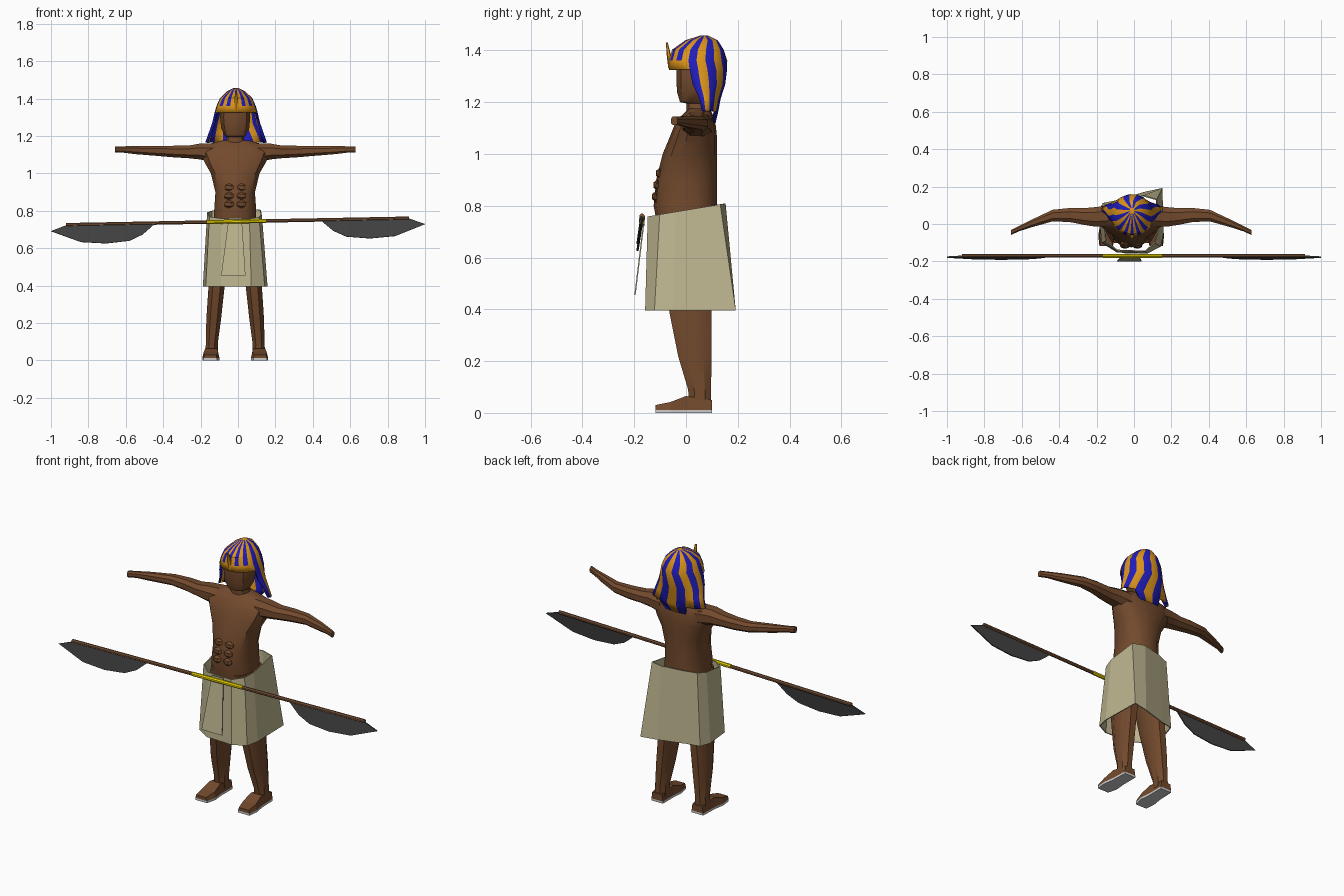
import bpy, bmesh
from math import sin, cos, pi, radians
from mathutils import Vector

if "Cube" in bpy.data.objects:
    bpy.data.objects.remove(bpy.data.objects["Cube"])

CX = -0.015  # the figure's own centre line


def material(name, rgb):
    m = bpy.data.materials.new(name)
    m.diffuse_color = (*rgb, 1)
    m.use_nodes = True
    m.node_tree.nodes["Principled BSDF"].inputs["Base Color"].default_value = m.diffuse_color
    return m


SKIN = material("skin", (0.17, 0.068, 0.026))
LINEN = material("linen", (0.52, 0.47, 0.28))
GOLD = material("gold", (0.72, 0.30, 0.01))
BLUE = material("blue", (0.015, 0.012, 0.5))
WOOD = material("wood", (0.2, 0.09, 0.04))
GRIP = material("grip", (0.85, 0.68, 0.0))
STEEL = material("steel", (0.055, 0.055, 0.055))


def finish(name, bm, mats=(), smooth=False, thick=0):
    bmesh.ops.recalc_face_normals(bm, faces=bm.faces)
    me = bpy.data.meshes.new(name)
    bm.to_mesh(me)
    bm.free()
    ob = bpy.data.objects.new(name, me)
    bpy.context.collection.objects.link(ob)
    for m in mats:
        me.materials.append(m)
    if thick:
        s = ob.modifiers.new("thickness", 'SOLIDIFY')
        s.thickness, s.offset = thick, 0
    if smooth:
        bpy.ops.object.select_all(action='DESELECT')
        ob.select_set(True)
        bpy.context.view_layer.objects.active = ob
        bpy.ops.object.shade_smooth_by_angle(angle=radians(32))
    return ob


def oval(n, ra, rb, p=0.85):
    """n points of a slightly squared oval."""
    pts = []
    for i in range(n):
        t = 2 * pi * (i + 0.5) / n
        c, s = cos(t), sin(t)
        pts.append((ra * abs(c) ** p * (1 if c > 0 else -1),
                    rb * abs(s) ** p * (1 if s > 0 else -1)))
    return pts


def loft(name, rings, mat=None, caps=True, **kw):
    bm = bmesh.new()
    vs = [[bm.verts.new(p) for p in r] for r in rings]
    n = len(vs[0])
    for a, b in zip(vs, vs[1:]):
        for i in range(n):
            j = (i + 1) % n
            bm.faces.new((a[i], a[j], b[j], b[i]))
    if caps:
        bm.faces.new(vs[0])
        bm.faces.new(vs[-1])
    return finish(name, bm, [mat] if mat else [], **kw)


def stack(sections, n, x0=CX):
    """Horizontal rings from (z, x offset, half width, y front, y back)."""
    return [[(x0 + dx + a, (yf + yb) / 2 + b, z) for a, b in oval(n, hx, (yb - yf) / 2)]
            for z, dx, hx, yf, yb in sections]


# Torso, and head with neck
loft("torso", stack([(.72, 0, .115, -.11, .12), (.80, 0, .115, -.125, .12),
                     (.90, 0, .108, -.115, .12), (1.0, 0, .133, -.09, .12),
                     (1.06, 0, .168, -.065, .12), (1.11, 0, .19, -.045, .115),
                     (1.15, 0, .17, -.015, .105), (1.175, 0, .08, .01, .09)], 14),
     SKIN, smooth=True)
loft("head", stack([(1.15, 0, .055, .0, .09), (1.195, 0, .048, .0, .09),
                    (1.20, 0, .055, -.025, .09), (1.24, 0, .077, -.037, .11),
                    (1.30, 0, .083, -.04, .125), (1.36, 0, .078, -.04, .125)], 12),
     SKIN, smooth=True)

# Stomach muscles
for s in (-1, 1):
    for z, y in ((.835, -.117), (.88, -.112), (.925, -.102)):
        bm = bmesh.new()
        bmesh.ops.create_icosphere(bm, subdivisions=1, radius=1)
        for v in bm.verts:
            v.co = Vector((CX + s * .033 + v.co.x * .03, y + v.co.y * .016, z + v.co.z * .022))
        finish("stomach_muscle", bm, [SKIN], smooth=True)

# Arms, legs, feet and grey soles, once per side
for s in (-1, 1):
    side = "left" if s > 0 else "right"
    arm = [(.11, .045, .06, 1.11, .055), (.19, .038, .056, 1.117, .045),
           (.25, .04, .048, 1.115, .036), (.33, .048, .04, 1.117, .033),
           (.42, .045, .033, 1.12, .028), (.54, .0, .021, 1.125, .023),
           (.60, -.025, .015, 1.128, .018), (.642, -.045, .014, 1.128, .018)]
    loft(side + "_arm", [[(CX + s * x, yc + a, zc + b) for a, b in oval(8, ry, rz)]
                         for x, yc, ry, zc, rz in arm], SKIN, smooth=True)
    loft(side + "_leg", stack([(.03, s * .126, .037, .01, .10), (.09, s * .125, .034, .005, .10),
                               (.22, s * .115, .042, -.035, .103), (.39, s * .10, .046, -.07, .105),
                               (.60, s * .08, .06, -.10, .11), (.76, s * .06, .06, -.11, .115)], 8),
         SKIN, smooth=True)
    foot = [(.10, .126, .036, .05), (.0, .128, .038, .065),
            (-.06, .13, .046, .042), (-.118, .134, .036, .03)]
    loft(side + "_foot", [[(CX + s * (x - h), y, .012), (CX + s * (x + h), y, .012),
                           (CX + s * (x + h * .85), y, z), (CX + s * (x - h * .85), y, z)]
                          for y, x, h, z in foot], SKIN)
    loft(side + "_sole", [[(CX + s * (x - h), y, 0), (CX + s * (x + h), y, 0),
                           (CX + s * (x + h), y, .012), (CX + s * (x - h), y, .012)]
                          for y, x, h, z in foot])

# Faceted skirt, open below, wider at the left rear corner
hem = [(-.17, -.10), (-.09, -.15), (.07, -.155), (.14, -.12), (.155, -.05),
       (.15, .19), (.06, .17), (-.09, .125), (-.165, .11), (-.185, .05)]
waist = [(-.15, -.09), (-.09, -.14), (.06, -.145), (.11, -.10), (.125, -.04),
         (.12, .13), (.05, .15), (-.07, .125), (-.14, .10), (-.162, .05)]
loft("skirt", [[(x, y, .395) for x, y in hem],
               [(x, y, .783 + .17 * y) for x, y in waist]], LINEN, caps=False, thick=.006)

# Hanging front apron
bm = bmesh.new()
bm.faces.new([bm.verts.new(p) for p in ((-.09, -.197, .455), (.04, -.197, .455),
                                        (.02, -.16, .76), (-.05, -.16, .76))])
finish("apron", bm, [LINEN], thick=.005)

# Striped head cloth: meridian stripes, face opening cut from the lower rows
N = 22
rows = [(1.452, .012, .055, .085), (1.435, .045, .0, .12), (1.40, .082, -.05, .143),
        (1.36, .1, -.062, .155), (1.325, .11, -.062, .155), (1.27, .123, -.045, .147),
        (1.215, .142, .01, .13), (1.165, .16, .035, .12), (1.12, .12, .04, .11)]
open_angle = [0, 0, 0, 0, 72, 75, 70, 140]


def angle(i):
    t = 2 * pi * i / N
    return t - .3 * sin(t)


bm = bmesh.new()
grid = []
for k, (z, hx, yf, yb) in enumerate(rows):
    ring = []
    for i in range(N):
        a = angle(i - .5)
        w = .1 * sin(k * 1.6) * (1 - cos(a)) / 2   # stripes sway at the back
        ring.append(bm.verts.new((-.01 + hx * sin(a + w),
                                  (yf + yb) / 2 - (yb - yf) / 2 * cos(a + w), z)))
    grid.append(ring)
bm.faces.new(grid[0])
for k, limit in enumerate(open_angle):
    for i in range(N):
        a = min(angle(i), 2 * pi - angle(i))
        if a < radians(limit):
            continue
        j = (i + 1) % N
        f = bm.faces.new((grid[k][i], grid[k][j], grid[k + 1][j], grid[k + 1][i]))
        brow = k == 3 and a < radians(75)
        f.material_index = 0 if brow or i % 2 else 1
bmesh.ops.delete(bm, geom=[v for v in bm.verts if not v.link_faces], context='VERTS')
finish("head_cloth", bm, [GOLD, BLUE], smooth=True, thick=.01)

# Small upright ornament on the brow
loft("brow_ornament", [[(-.01 + a, y + b, z) for a, b in oval(6, r, r * .7)]
                       for z, y, r in ((1.33, -.06, .012), (1.38, -.066, .012), (1.43, -.074, .005))],
     GOLD)


# Double bladed staff held level in front of the hips
def rod(name, xa, xb, r, mat):
    loft(name, [[(x, -.17 + a, .743 + .019 * x + b) for a, b in oval(8, r, r, 1)]
                for x in (xa, xb)], mat)


rod("staff", -.92, .915, .01, WOOD)
rod("staff_grip", -.165, .15, .0115, GRIP)
blade = [(.44, 0), (.51, -.06), (.58, -.092), (.705, -.104), (.84, -.094), (1.0, -.033), (.91, 0)]
for s in (-1, 1):
    bm = bmesh.new()
    bm.faces.new([bm.verts.new((s * x, -.172 + .15 * d, .743 + .019 * s * x + d)) for x, d in blade])
    finish("left_blade" if s > 0 else "right_blade", bm, [STEEL], thick=.008)
